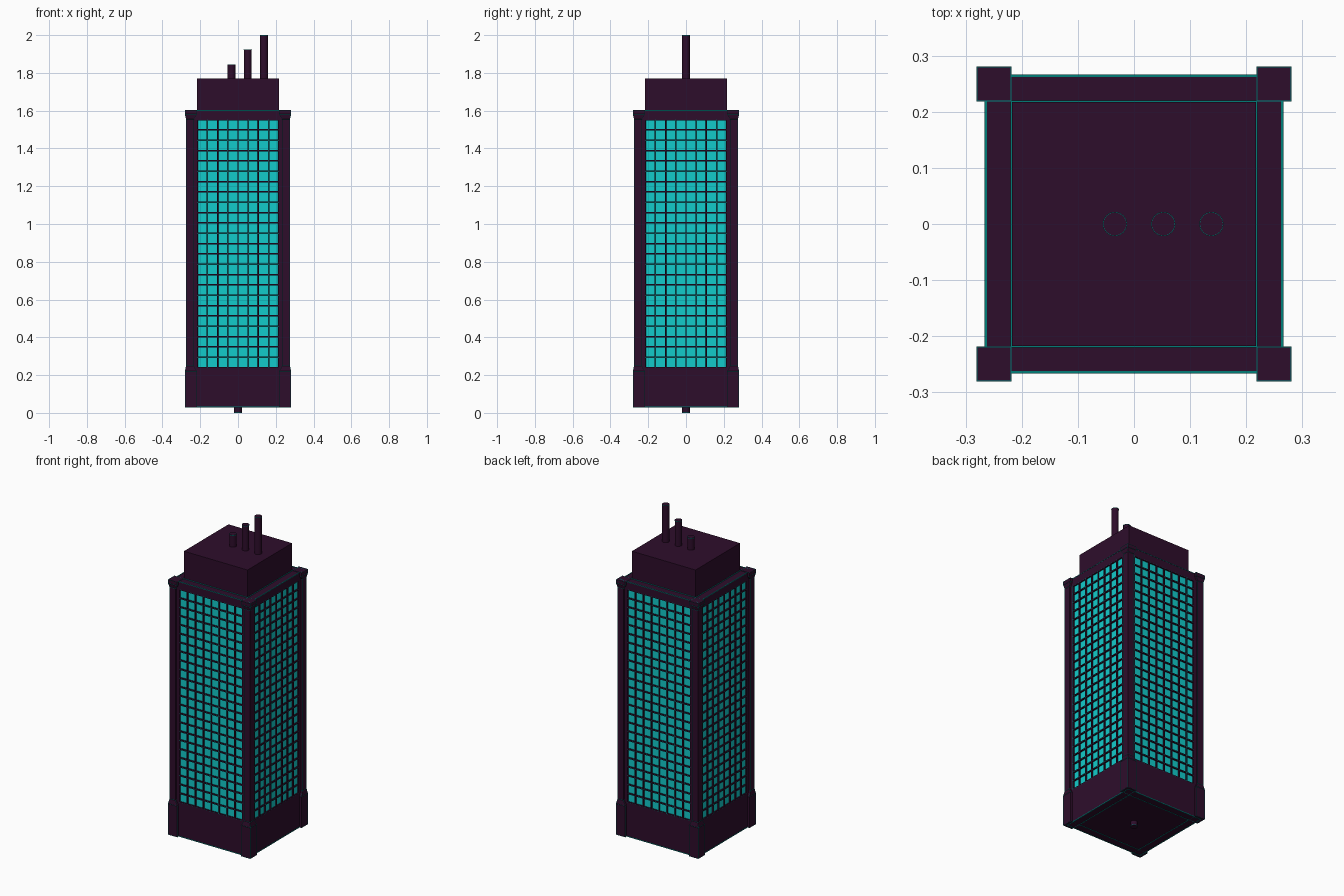
import bpy, bmesh, math
from mathutils import Matrix, Vector

if "Cube" in bpy.data.objects:
    bpy.data.objects.remove(bpy.data.objects["Cube"])


def material(name, rgb):
    m = bpy.data.materials.new(name)
    m.diffuse_color = (*rgb, 1)
    m.use_nodes = True
    m.node_tree.nodes["Principled BSDF"].inputs["Base Color"].default_value = m.diffuse_color
    return m


PLUM = material("dark plum", (0.027, 0.004, 0.024))
TRIM = material("deep teal", (0.0, 0.21, 0.19))
GLASS = material("bright teal", (0.006, 0.60, 0.60))


def finish(bm, name, mats):
    mesh = bpy.data.meshes.new(name)
    bm.to_mesh(mesh)
    bm.free()
    for m in mats:
        mesh.materials.append(m)
    ob = bpy.data.objects.new(name, mesh)
    bpy.context.collection.objects.link(ob)
    return ob


def add_box(bm, lo, hi):
    lo, hi = Vector(lo), Vector(hi)
    mat = Matrix.Translation((lo + hi) / 2) @ Matrix.Diagonal((*(hi - lo), 1))
    bmesh.ops.create_cube(bm, size=1, matrix=mat)


def box(name, half, z0, z1, mat=PLUM):
    bm = bmesh.new()
    add_box(bm, (-half, -half, z0), (half, half, z1))
    return finish(bm, name, [mat])


def cylinder(name, x, r, z0, z1, mat=PLUM):
    bm = bmesh.new()
    bmesh.ops.create_cone(bm, cap_ends=True, segments=16, radius1=r, radius2=r,
                          depth=z1 - z0, matrix=Matrix.Translation((x, 0, (z0 + z1) / 2)))
    ob = finish(bm, name, [mat])
    for p in ob.data.polygons:
        p.use_smooth = abs(p.normal.z) < 0.5
    bpy.context.view_layer.objects.active = ob
    ob.select_set(True)
    bpy.ops.object.shade_smooth_by_angle()
    ob.select_set(False)
    return ob


def square_ring(name, half, width, z, height):
    # four thin strips around the tower
    bm = bmesh.new()
    for k in range(4):
        part = bmesh.new()
        add_box(part, (-half, -half, z), (half, -half + width, z + height))
        part.transform(Matrix.Rotation(k * math.pi / 2, 4, 'Z'))
        tmp = bpy.data.meshes.new("strip")
        part.to_mesh(tmp)
        part.free()
        bm.from_mesh(tmp)
        bpy.data.meshes.remove(tmp)
    return finish(bm, name, [TRIM])


WALL = 0.265
Z_LOW, Z_HIGH, WIN = 0.24, 1.553, 0.217

# Main tower body
box("base_block", WALL, 0.03, Z_LOW)
box("tower_core", 0.252, Z_LOW, Z_HIGH)
box("top_band", WALL, Z_HIGH, 1.60)
box("roof_block", 0.217, 1.60, 1.77)

# Window walls: a grid of cells with sunken panes
COLS, ROWS = 8, 24
for k, side in enumerate(("front", "right", "back", "left")):
    turn = Matrix.Rotation(k * math.pi / 2, 4, 'Z')
    bm = bmesh.new()
    grid = [[bm.verts.new((-WIN + 2 * WIN * i / COLS, -WALL,
                           Z_LOW + (Z_HIGH - Z_LOW) * j / ROWS))
             for i in range(COLS + 1)] for j in range(ROWS + 1)]
    cells = [bm.faces.new((grid[j][i], grid[j][i + 1], grid[j + 1][i + 1], grid[j + 1][i]))
             for j in range(ROWS) for i in range(COLS)]
    bm.normal_update()
    for width, depth, ring_index in ((0.0008, 0, 1), (0.0045, 0, 0), (0.0003, -0.008, 0)):
        ring = bmesh.ops.inset_individual(bm, faces=cells, thickness=width, depth=depth)
        for f in ring["faces"]:
            f.material_index = ring_index
    for f in cells:
        f.material_index = 2
    bm.transform(turn)
    finish(bm, side + "_window_wall", [PLUM, TRIM, GLASS])

    # Plain strips beside the windows
    bm = bmesh.new()
    for s in (-1, 1):
        xs = sorted((s * WIN, s * 0.25))
        add_box(bm, (xs[0], -WALL, Z_LOW), (xs[1], -0.25, Z_HIGH))
    bm.transform(turn)
    finish(bm, side + "_wall_strips", [PLUM])

    # Corner pillar with wider foot and cap
    bm = bmesh.new()
    profile = ((0.03, 0.219, 0.28), (0.22, 0.219, 0.28), (0.25, 0.235, 0.274),
               (1.555, 0.235, 0.274), (1.58, 0.219, 0.28), (1.602, 0.219, 0.28))
    rings = [[bm.verts.new((x, y, z)) for x, y in
              ((a, -b), (b, -b), (b, -a), (a, -a))] for z, a, b in profile]
    bm.faces.new(rings[0][::-1])
    bm.faces.new(rings[-1])
    for low, high in zip(rings, rings[1:]):
        for i in range(4):
            n = (i + 1) % 4
            bm.faces.new((low[i], low[n], high[n], high[i]))
    bm.transform(turn)
    pillar = finish(bm, side + "_corner_pillar", [PLUM, TRIM])
    wire = pillar.modifiers.new("edge trim", 'WIREFRAME')
    wire.thickness = 0.003
    wire.use_replace = False
    wire.use_even_offset = False
    wire.material_offset = 1

# Thin trim lines around the ledge and the foot
square_ring("ledge_outer_trim", WALL + 0.001, 0.004, 1.598, 0.004)
square_ring("ledge_inner_trim", 0.220, 0.004, 1.600, 0.003)
square_ring("foot_trim", WALL + 0.001, 0.004, 0.028, 0.005)
square_ring("underside_trim", 0.219, 0.004, 0.028, 0.003)

# Roof masts with trimmed tips
for name, x, top in (("short", -0.034, 1.845), ("middle", 0.052, 1.925), ("tall", 0.138, 2.0)):
    cylinder(name + "_mast", x, 0.0205, 1.76, top)
    cylinder(name + "_mast_rim", x, 0.0218, top - 0.004, top - 0.001, TRIM)

# Small peg under the tower
cylinder("base_peg", 0, 0.02, 0.0, 0.04)
cylinder("base_peg_rim", 0, 0.0215, 0.001, 0.004, TRIM)
